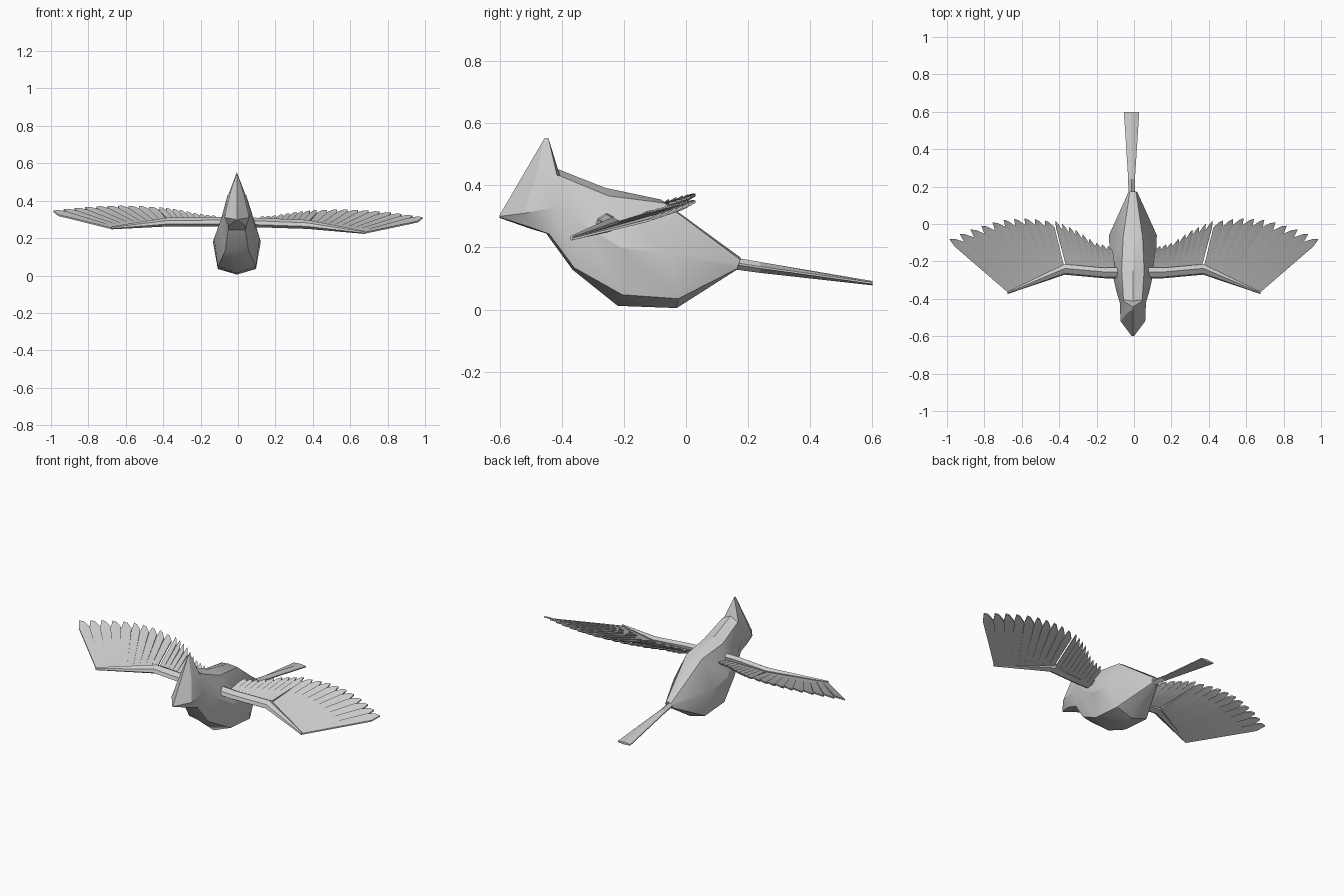
import bpy, bmesh, math
from mathutils import Vector

if "Cube" in bpy.data.objects:
    bpy.data.objects.remove(bpy.data.objects["Cube"])

grey = bpy.data.materials.new("plumage grey")
grey.diffuse_color = (0.6, 0.6, 0.6, 1)
grey.use_nodes = True
grey.node_tree.nodes["Principled BSDF"].inputs["Base Color"].default_value = grey.diffuse_color
SMOOTH = math.radians(32)


def finish(name, bm, angle=SMOOTH):
    bmesh.ops.remove_doubles(bm, verts=bm.verts, dist=0.0005)
    bmesh.ops.recalc_face_normals(bm, faces=bm.faces)
    me = bpy.data.meshes.new(name)
    bm.to_mesh(me)
    bm.free()
    me.materials.append(grey)
    ob = bpy.data.objects.new(name, me)
    bpy.context.collection.objects.link(ob)
    bpy.ops.object.select_all(action='DESELECT')
    ob.select_set(True)
    bpy.context.view_layer.objects.active = ob
    bpy.ops.object.shade_smooth_by_angle(angle=angle)
    return ob


def loft(name, rings, angle=SMOOTH):
    """Skin closed rings of equal size and cap both ends."""
    bm = bmesh.new()
    vs = [[bm.verts.new(p) for p in r] for r in rings]
    n = len(vs[0])
    for a, b in zip(vs, vs[1:]):
        for i in range(n):
            j = (i + 1) % n
            bm.faces.new((a[i], a[j], b[j], b[i]))
    bm.faces.new(vs[0])
    bm.faces.new(vs[-1])
    return finish(name, bm, angle)


def mirrored_ring(half, cx):
    """Half ring from top centre to bottom centre, closed across x = cx."""
    right = [(cx + x, y, z) for x, y, z in half]
    left = [(cx - x, y, z) for x, y, z in half[-2:0:-1]]
    return right + left


# Body with crested head: top centre, back edge, flank, keel edge, bottom centre
body = [
    [(0, -.6, .304), (.004, -.6, .302), (.006, -.6, .30), (.004, -.6, .297), (0, -.6, .295)],
    [(0, -.455, .552), (.035, -.48, .44), (.066, -.52, .31), (.045, -.50, .265), (0, -.50, .26)],
    [(0, -.443, .552), (.046, -.415, .432), (.07, -.42, .33), (.046, -.44, .243), (0, -.45, .245)],
    [(0, -.412, .452), (.05, -.405, .43), (.088, -.36, .29), (.062, -.36, .135), (0, -.365, .128)],
    [(0, -.26, .392), (.06, -.25, .366), (.122, -.21, .20), (.102, -.205, .048), (0, -.22, .012)],
    [(0, -.08, .354), (.052, -.07, .343), (.128, -.06, .18), (.102, -.025, .035), (0, -.03, .005)],
    [(0, .175, .168), (.016, .175, .16), (.024, .17, .148), (.016, .165, .132), (0, .16, .126)],
]
loft("body", [mirrored_ring(r, -.006) for r in body])

# Tail, a thin widening bar
tail = []
for y, w, top, bot in ((.12, .017, .174, .134), (.24, .018, .153, .118), (.6, .041, .092, .078)):
    mid = (top + bot) / 2
    tail.append(mirrored_ring([(0, y, top), (w, y, mid + .003), (w, y, mid - .003), (0, y, bot)], -.013))
loft("tail", tail, math.radians(20))


def lift(x, y):
    """Height of the feather plane, with a slight sideways bank."""
    return .238 + .29 * (y + .37) - .018 * x


def along(pts, t):
    """Point at fraction t of a polyline."""
    s = min(t, .99999) * (len(pts) - 1)
    i = int(s)
    return Vector(pts[i]).lerp(Vector(pts[i + 1]), s - i)


def feathers(name, root, tips, count, depth, side):
    """Fan of overlapping blades, each tilted a little so that edges step."""
    bm = bmesh.new()
    for k in range(count):
        t0, t1 = k / count, (k + 1) / count
        r0, r1 = along(root, t0), along(root, t1)
        e0, e1 = along(tips, t0), along(tips, t1)
        n0, n1 = e0.lerp(r0, depth), e1.lerp(r1, depth)
        point = e0.lerp(e1, .78)
        belly = n0.lerp(point, .55) + (e0 - r0) * .025
        outline = [(r0, 0), (n0, .002), (belly, .007), (point, .004), (n1, -.006), (r1, 0)]
        layers = []
        for h in (.004, -.004):
            layers.append([bm.verts.new((side * p.x, p.y, lift(side * p.x, p.y) + dz + h))
                           for p, dz in outline])
        up, low = layers
        for ring in (up, low):
            bm.faces.new((ring[0], ring[1], ring[4], ring[5]))
            bm.faces.new(ring[1:5])
        # walls only round the tip, so neighbouring blades join into one sheet
        for i in range(6):
            j = (i + 1) % 6
            bm.faces.new((up[i], low[i], low[j], up[j]))
    return finish(name, bm)


for side, label in ((1, "left"), (-1, "right")):
    # Wing arm: shoulder, elbow and pointed hand
    rings = []
    for x, y, z, w, h in ((.05, -.262, .286, .030, .026), (.16, -.262, .284, .028, .025),
                          (.37, -.243, .280, .028, .024), (.675, -.368, .243, .006, .008)):
        zz = z - .018 * side * x
        rings.append([(side * x, y + w * a, zz + h * b) for a, b in
                      ((-1, -.45), (-.75, .35), (.2, 1), (1, .55), (.8, -.5), (-.2, -1))])
    loft(label + "_wing_arm", rings, math.radians(25))

    # Long outer feathers
    feathers(label + "_outer_feathers",
             [(.372, -.235), (.52, -.30), (.672, -.368)],
             [(.432, .012), (.57, .034), (.71, .022), (.86, -.022), (1.0, -.085)], 10, .12, side)
    # Short inner feathers
    feathers(label + "_inner_feathers",
             [(.10, -.245), (.23, -.24), (.362, -.23)],
             [(.115, -.125), (.21, -.098), (.32, -.025), (.428, .02)], 9, .16, side)
